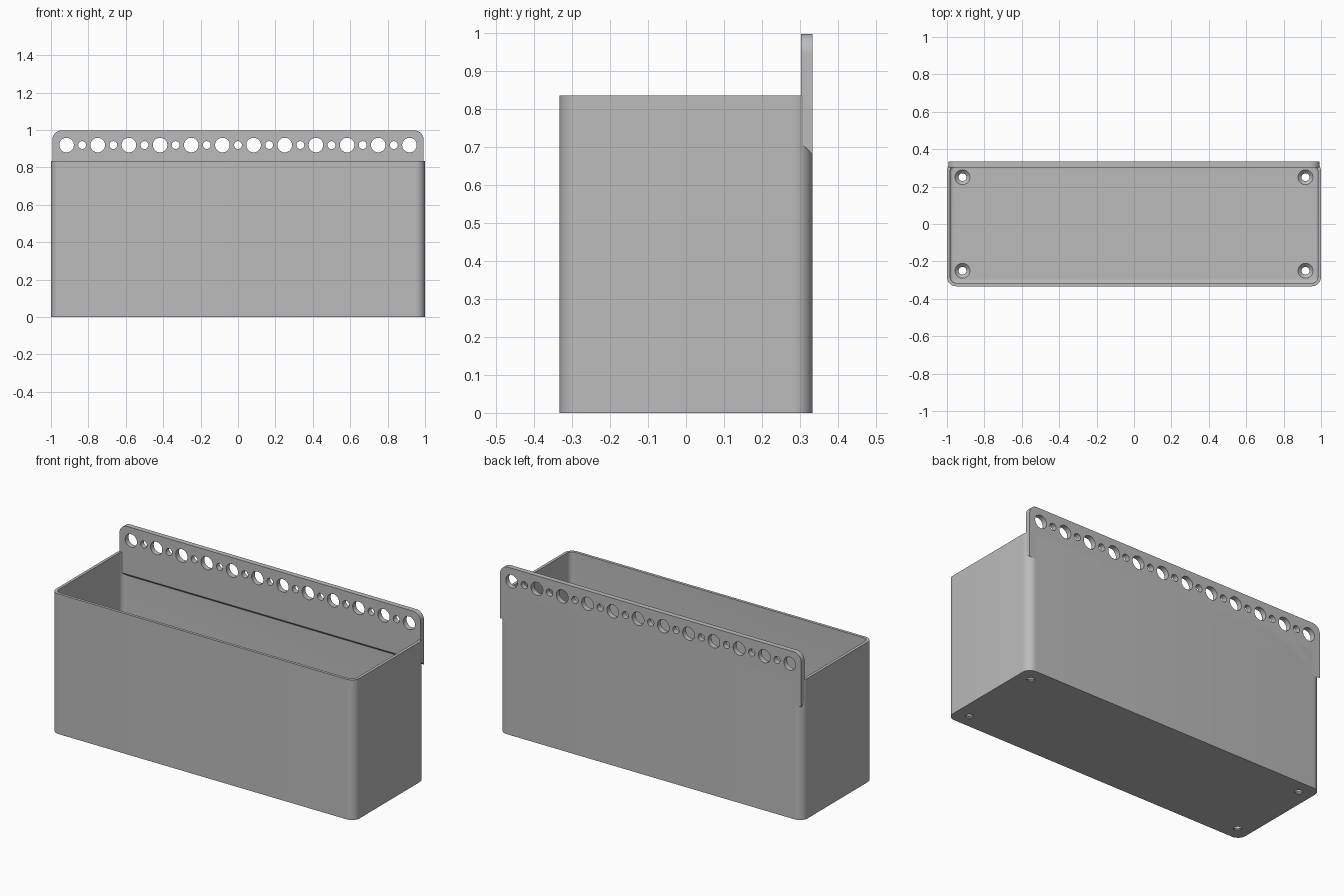
import bpy, bmesh
from math import cos, sin, pi
from mathutils import Matrix, Vector

cube = bpy.data.objects.get("Cube")
if cube:
    bpy.data.objects.remove(cube, do_unlink=True)

HALF_W, HALF_D, BODY_H = 1.0, 0.333, 0.835
WALL, FLOOR, CORNER, FILLET = 0.017, 0.025, 0.05, 0.015
RAIL_W, RAIL_FRONT, RAIL_TOP = 0.993, 0.302, 0.997

grey = bpy.data.materials.new("plain grey")
grey.use_nodes = True
grey.diffuse_color = (0.5, 0.5, 0.5, 1)
grey.node_tree.nodes["Principled BSDF"].inputs["Base Color"].default_value = (0.5, 0.5, 0.5, 1)


def make_object(name, bm):
    bmesh.ops.recalc_face_normals(bm, faces=bm.faces[:])
    mesh = bpy.data.meshes.new(name)
    bm.to_mesh(mesh)
    bm.free()
    obj = bpy.data.objects.new(name, mesh)
    mesh.materials.append(grey)
    bpy.context.collection.objects.link(obj)
    return obj


def arc(cx, cy, r, start, steps=10):
    angles = [start + pi / 2 * i / steps for i in range(steps + 1)]
    return [(cx + r * cos(a), cy + r * sin(a)) for a in angles]


def rounded_ring(bm, inset, z):
    """Ring of vertices around the bin, moved inwards by inset."""
    r = CORNER - inset
    x, y = HALF_W - CORNER, HALF_D - CORNER
    pts = (arc(x, y, r, 0) + arc(-x, y, r, pi / 2)
           + arc(-x, -y, r, pi) + arc(x, -y, r, 1.5 * pi))
    return [bm.verts.new((px, py, z)) for px, py in pts]


def bridge(bm, a, b):
    for i in range(len(a)):
        j = (i + 1) % len(a)
        bm.faces.new((a[i], a[j], b[j], b[i]))


def add_lathe(bm, profile, matrix, sides=32):
    """Closed solid of revolution from (radius, height) pairs."""
    rings = []
    for r, h in profile:
        rings.append([bm.verts.new(matrix @ Vector((r * cos(2 * pi * i / sides),
                                                    r * sin(2 * pi * i / sides), h)))
                      for i in range(sides)])
    for a, b in zip(rings, rings[1:]):
        bridge(bm, a, b)
    bm.faces.new(rings[0])
    bm.faces.new(rings[-1])


def cut(obj, cutter):
    cutter.hide_render = True
    mod = obj.modifiers.new("holes", "BOOLEAN")
    mod.operation = "DIFFERENCE"
    mod.solver = "EXACT"
    mod.object = cutter
    bpy.ops.object.select_all(action="DESELECT")
    bpy.context.view_layer.objects.active = obj
    obj.select_set(True)
    bpy.ops.object.modifier_apply(modifier=mod.name)
    bpy.data.objects.remove(cutter, do_unlink=True)
    bpy.ops.object.shade_smooth_by_angle(angle=pi / 6)


# Open bin: outer wall, rim, inner wall and a filleted floor
bm = bmesh.new()
sections = [(0, 0), (0, BODY_H), (WALL, BODY_H)]
for i in range(6):
    a = pi / 2 * i / 5
    sections.append((WALL + FILLET * (1 - cos(a)), FLOOR + FILLET * (1 - sin(a))))
rings = [rounded_ring(bm, inset, z) for inset, z in sections]
for a, b in zip(rings, rings[1:]):
    bridge(bm, a, b)
bm.faces.new(rings[0])
bm.faces.new(rings[-1])
bin_body = make_object("bin_body", bm)

# Countersunk screw holes in the floor corners
bm = bmesh.new()
for sx in (-1, 1):
    for sy in (-1, 1):
        add_lathe(bm, [(0.021, -0.02), (0.021, 0.006), (0.04, FLOOR), (0.04, 0.06)],
                  Matrix.Translation((sx * 0.917, sy * 0.25, 0)))
cut(bin_body, make_object("floor_hole_cutter", bm))

# Mounting rail: rounded top corners, underside sloping up towards the front
bm = bmesh.new()
x, z = RAIL_W - CORNER, RAIL_TOP - CORNER
top = arc(x, z, CORNER, 0) + arc(-x, z, CORNER, pi / 2)


def rail_ring(y, bottom):
    outline = top + [(-RAIL_W, bottom), (RAIL_W, bottom)]
    return [bm.verts.new((px, y, pz)) for px, pz in outline]


front, back = rail_ring(RAIL_FRONT, 0.712), rail_ring(HALF_D, 0.68)
bridge(bm, front, back)
bm.faces.new(front)
bm.faces.new(back)
rail = make_object("mounting_rail", bm)

# Row of alternating large and small holes
bm = bmesh.new()
for i in range(23):
    r = 0.021 if i % 2 else 0.039
    place = Matrix.Translation(((i - 11) / 12, HALF_D, 0.919)) @ Matrix.Rotation(pi / 2, 4, "X")
    add_lathe(bm, [(r, -0.1), (r, 0.1)], place)
cut(rail, make_object("rail_hole_cutter", bm))
